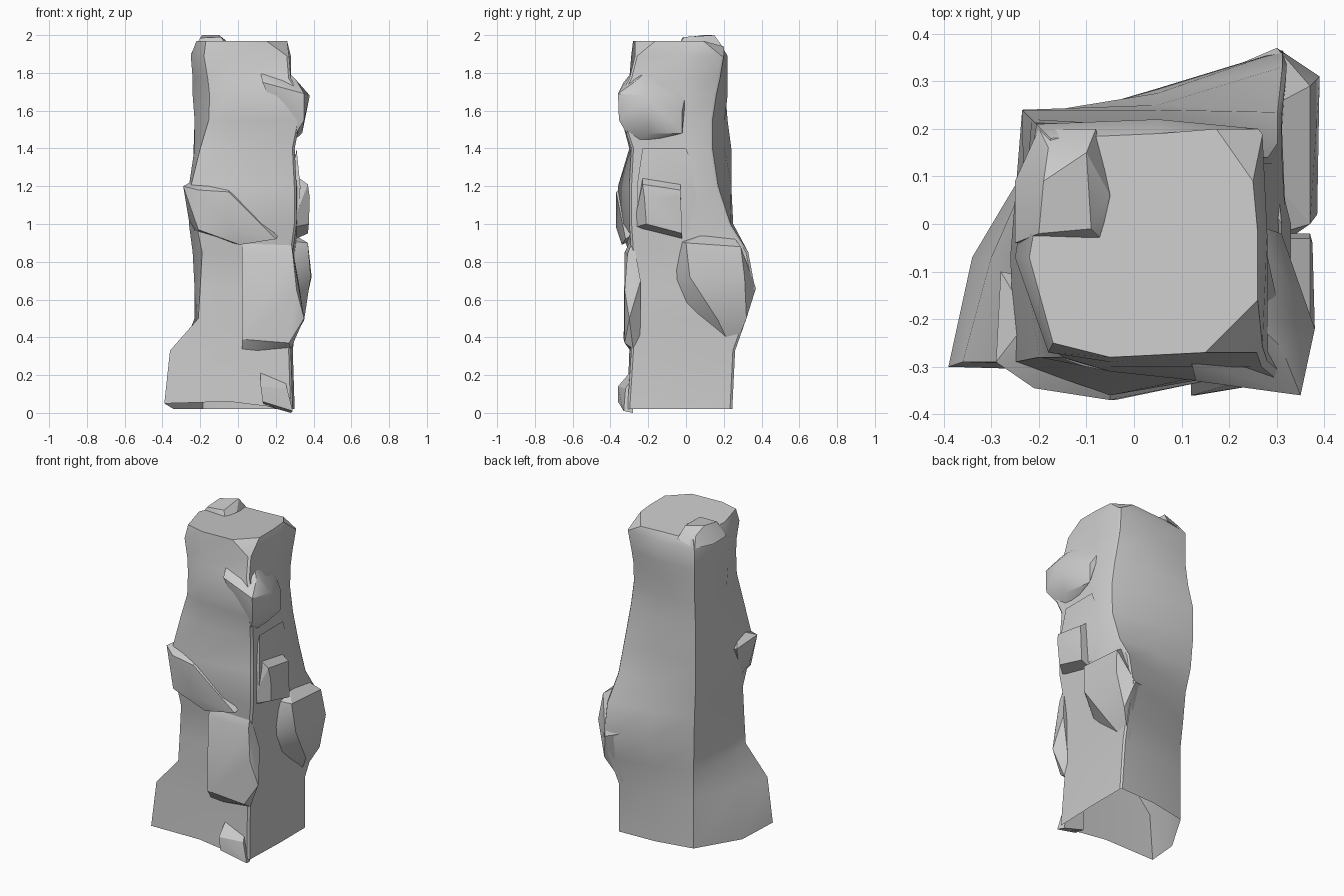
import bpy, bmesh


def finish(bm, name, angle=0.6):
    bmesh.ops.recalc_face_normals(bm, faces=bm.faces[:])
    me = bpy.data.meshes.new(name)
    bm.to_mesh(me)
    bm.free()
    ob = bpy.data.objects.new(name, me)
    bpy.context.collection.objects.link(ob)
    bpy.ops.object.select_all(action='DESELECT')
    ob.select_set(True)
    bpy.context.view_layer.objects.active = ob
    bpy.ops.object.shade_smooth_by_angle(angle=angle)
    return ob


def chunk(name, pts):
    """Faceted stone slab: convex hull of a few corner points."""
    bm = bmesh.new()
    for p in pts:
        bm.verts.new(p)
    bmesh.ops.convex_hull(bm, input=bm.verts[:])
    loose = [v for v in bm.verts if not v.link_faces]
    bmesh.ops.delete(bm, geom=loose, context='VERTS')
    bmesh.ops.dissolve_limit(bm, angle_limit=0.12, verts=bm.verts[:], edges=bm.edges[:])
    return finish(bm, name, 0.5)


# Column core, per level:
# z, front-left x y, front y, front-right x y, back-right x y, left x, back-left inset, back y
levels = [
    (0.02, -0.39, -0.30, -0.31, 0.29, -0.31, 0.30, 0.245, -0.34, 0.05, 0.235),
    (0.33, -0.36, -0.29, -0.30, 0.28, -0.29, 0.29, 0.26, -0.30, 0.05, 0.24),
    (0.50, -0.21, -0.29, -0.30, 0.29, -0.29, 0.31, 0.32, -0.23, 0.05, 0.26),
    (0.66, -0.20, -0.29, -0.30, 0.29, -0.29, 0.32, 0.365, -0.23, 0.04, 0.285),
    (0.85, -0.19, -0.29, -0.30, 0.29, -0.29, 0.32, 0.33, -0.24, 0.03, 0.275),
    (1.00, -0.22, -0.30, -0.36, 0.31, -0.30, 0.31, 0.235, -0.26, 0.01, 0.25),
    (1.20, -0.25, -0.29, -0.36, 0.31, -0.30, 0.31, 0.17, -0.26, 0.00, 0.24),
    (1.40, -0.20, -0.28, -0.30, 0.30, -0.29, 0.29, 0.14, -0.23, 0.00, 0.205),
    (1.55, -0.155, -0.28, -0.31, 0.33, -0.34, 0.27, 0.14, -0.23, 0.02, 0.205),
    (1.68, -0.15, -0.28, -0.31, 0.34, -0.35, 0.26, 0.16, -0.24, 0.03, 0.22),
    (1.77, -0.16, -0.27, -0.30, 0.28, -0.30, 0.26, 0.18, -0.24, 0.03, 0.22),
    (1.89, -0.18, -0.27, -0.29, 0.27, -0.27, 0.27, 0.20, -0.25, 0.03, 0.22),
    (1.97, -0.17, -0.25, -0.28, 0.26, -0.27, 0.25, 0.20, -0.22, 0.06, 0.19),
]
bm = bmesh.new()
rings = []
for z, ax, ay, fy, bx, by, cx, cy, lx, i, ky in levels:
    top, base = z > 1.95, z < 0.1
    c = 0.11 if top else 0.012            # chamfer of the right-hand corners
    d = 0.03 if top else 0.0              # top dips at the back
    ring = [(ax, ay, z + 0.03 * base), (-0.05, fy, z + 0.04 * base),
            (bx - c, by, z), (bx, by + c, z), (min(bx, cx) + 0.01, -0.02, z),
            (cx, cy - c, z), (cx - c * .7, cy, z - d), (0.05, ky, z - d),
            (-0.235 + i, 0.24 - i, z - d), (lx, -0.07, z)]
    rings.append([bm.verts.new(p) for p in ring])
for lo, hi in zip(rings, rings[1:]):
    for k in range(len(lo)):
        n = (k + 1) % len(lo)
        bm.faces.new((lo[k], lo[n], hi[n], hi[k]))
bm.faces.new(rings[-1])                   # underside stays open
finish(bm, "rock_column")

# Crown stone on top
chunk("top_stone", [(-.25, -.04, 1.90), (-.07, -.03, 1.96), (-.20, -.02, 1.985), (-.09, -.01, 1.99),
                    (-.05, .06, 1.96), (-.08, .20, 1.93), (-.10, .15, 2.0), (-.18, .16, 1.96),
                    (-.25, .09, 1.90), (-.19, .09, 2.0), (-.2, .20, 1.9)])

# Shoulder block high on the front right corner
chunk("upper_right_block", [(.12, -.29, 1.80), (.31, -.26, 1.76), (.13, -.33, 1.75), (.35, -.36, 1.69),
                            (.38, -.22, 1.68), (.31, -.02, 1.60), (.35, -.355, 1.55), (.34, -.20, 1.48),
                            (.31, -.02, 1.48), (.25, 0, 1.70), (.25, -.2, 1.82), (.27, -.28, 1.42)])

# Ledge across the middle of the front
chunk("front_ledge", [(-.29, -.29, 1.20), (-.21, -.345, 1.18), (-.05, -.37, 1.17),
                      (-.26, -.25, 1.02), (-.21, -.34, .97), (-.04, -.37, .98), (.01, -.34, .89),
                      (.2, -.32, .92), (-.22, -.2, 1.24), (-.05, -.28, 1.24), (.25, -.2, 1.0),
                      (-.22, -.22, .95), (-.28, -.10, 1.18), (.1, -.34, .98)])

# Block on the right face, with a thin shelf of rock above it
chunk("right_block", [(.30, -.23, 1.26), (.30, -.03, 1.23), (.37, -.23, 1.21), (.37, -.03, 1.18),
                      (.38, -.22, 1.14), (.375, -.04, 1.14), (.375, -.21, 1.0), (.37, -.02, .95),
                      (.28, -.28, .98), (.28, -.02, .91), (.27, -.24, .96)])
chunk("right_shelf", [(.31, -.23, 1.40), (.31, 0, 1.40), (.33, -.26, 1.2), (.33, 0, 1.2),
                      (.32, -.25, 1.0), (.32, 0, .95), (.28, -.26, 1.2), (.28, .05, 1.2),
                      (.30, .12, 1.1)])

# Large bulge on the back right corner
chunk("back_right_bulge", [(.27, -.07, .70), (.27, -.03, .91), (.37, 0, .90), (.385, .02, .72),
                           (.37, .29, .88), (.39, .31, .72), (.30, .37, .66), (.16, .31, .70),
                           (.25, .25, .32), (.28, 0, .55), (.35, .17, .49),
                           (.34, .32, .50), (.25, .24, .94), (.2, .2, 1.0)])

# Slab on the lower front
chunk("front_slab", [(.02, -.30, .90), (.02, -.325, .85), (.02, -.33, .39), (.02, -.28, .31),
                     (.27, -.325, .37), (.28, -.28, .34), (.35, -.30, .50), (.31, -.325, .65),
                     (.29, -.31, .84), (.32, -.24, .70), (.28, -.24, .40), (.28, -.28, .92)])

# Small stone at the foot
chunk("foot_stone", [(.12, -.30, .21), (.25, -.29, .17), (.12, -.36, .14), (.13, -.36, .06),
                     (.25, -.34, .04), (.26, -.32, .13), (.29, -.33, .01), (.28, -.28, 0),
                     (.14, -.28, .04)])
